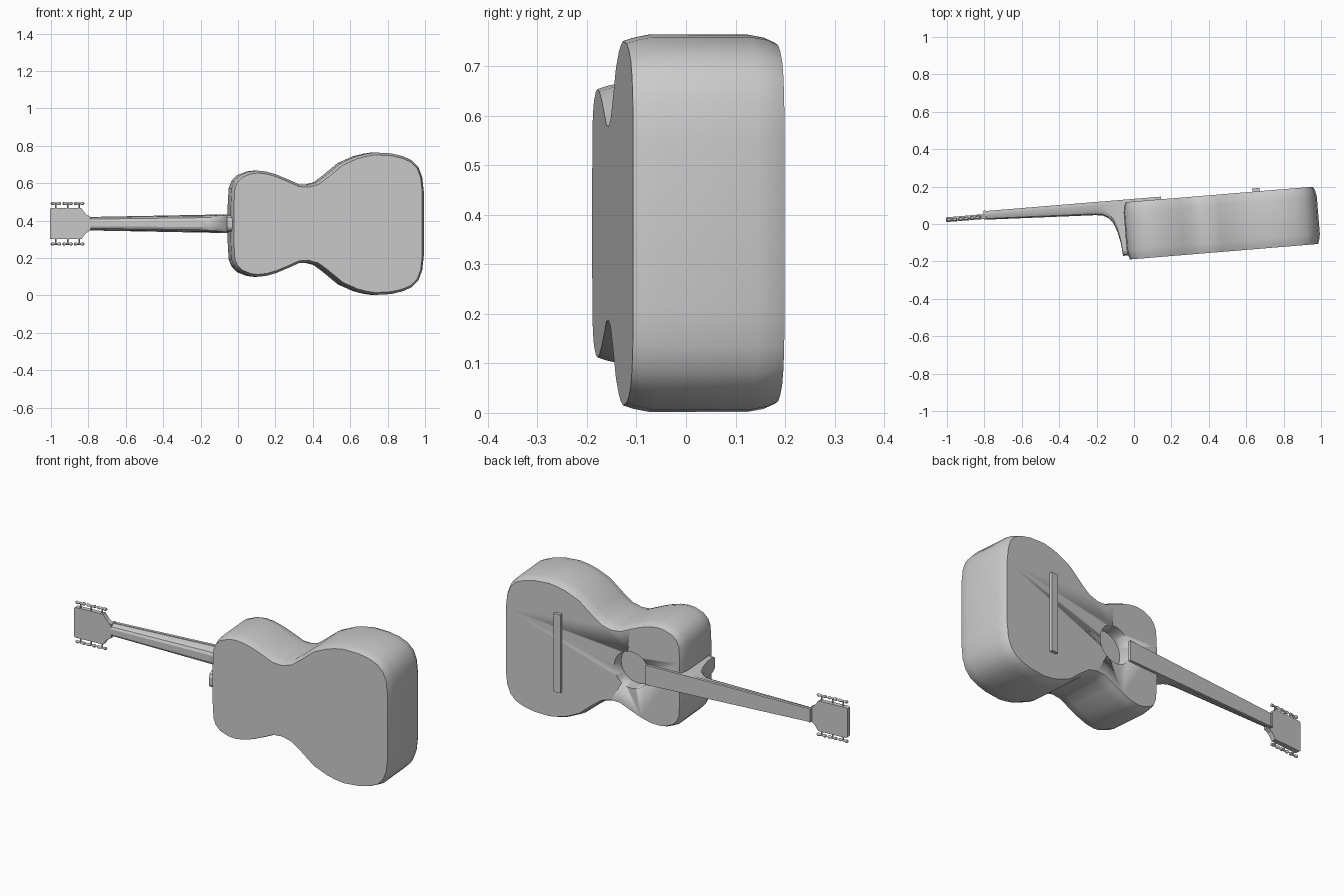
import bpy, bmesh, math
from mathutils import Matrix, Vector

cube = bpy.data.objects.get("Cube")
if cube:
    bpy.data.objects.remove(cube)

# Local frame: x along the neck, y towards the soundboard, z across the body
PLACE = Matrix.Translation((0, 0, 0.383)) @ Matrix.Rotation(0.082, 4, 'Z')

grey = bpy.data.materials.new("plain_grey")
grey.use_nodes = True
COLOUR = (0.6, 0.6, 0.6, 1)
grey.diffuse_color = COLOUR
grey.node_tree.nodes["Principled BSDF"].inputs["Base Color"].default_value = COLOUR


def finish(name, bm, smooth=None):
    """Turn a bmesh into a placed object."""
    bmesh.ops.recalc_face_normals(bm, faces=bm.faces)
    mesh = bpy.data.meshes.new(name)
    bm.to_mesh(mesh)
    bm.free()
    mesh.materials.append(grey)
    ob = bpy.data.objects.new(name, mesh)
    bpy.context.collection.objects.link(ob)
    ob.matrix_world = PLACE
    if smooth:
        bpy.ops.object.select_all(action='DESELECT')
        ob.select_set(True)
        bpy.context.view_layer.objects.active = ob
        bpy.ops.object.shade_smooth_by_angle(angle=math.radians(smooth))
    return ob


def loft(name, rings, smooth=None):
    """Skin equal closed rings and cap both ends."""
    bm = bmesh.new()
    loops = [[bm.verts.new(p) for p in ring] for ring in rings]
    n = len(loops[0])
    for a, b in zip(loops, loops[1:]):
        for i in range(n):
            j = (i + 1) % n
            bm.faces.new((a[i], a[j], b[j], b[i]))
    bm.faces.new(loops[0])
    bm.faces.new(loops[-1])
    return finish(name, bm, smooth)


def mirrored(half):
    return half + [(x, -z) for x, z in reversed(half)]


def slab(name, half, y0, y1):
    return loft(name, [[(x, y, z) for x, z in mirrored(half)] for y in (y0, y1)])


def lathe(name, profile, axis, centre, sides=10):
    """Round solid: profile of (position, radius) along the x, y or z axis."""
    rings = []
    for t, r in profile:
        ring = []
        for i in range(sides):
            a = 2 * math.pi * i / sides
            p = [r * math.cos(a), r * math.sin(a)]
            p.insert(axis, t)
            ring.append(Vector(p) + Vector(centre))
        rings.append(ring)
    return loft(name, rings, 40)


# Body: half outline, with narrowed rims at the back and the soundboard
outline = [(-.05, .10), (-.045, .19), (-.03, .228), (0, .259), (.05, .279), (.09, .284),
           (.14, .279), (.195, .263), (.26, .236), (.315, .211), (.36, .208), (.41, .221),
           (.46, .258), (.54, .324), (.62, .360), (.67, .373), (.72, .381), (.81, .376),
           (.87, .362), (.92, .340), (.957, .302), (.977, .25), (.986, .17)]
contour = [Vector((x, 0, z)) for x, z in mirrored(outline)]


def body_ring(y, inset):
    ring = []
    for i, p in enumerate(contour):
        along = contour[(i + 1) % len(contour)] - contour[i - 1]
        inward = Vector((along.z, 0, -along.x)).normalized()
        ring.append(p + inward * inset + Vector((0, y, 0)))
    return ring


body = loft("body", [body_ring(y, i) for y, i in (
    (-.187, .013), (-.165, .006), (-.135, 0), (.065, 0), (.098, .006), (.12, .016))], 35)

# Sound hole
cutter = lathe("sound_hole_cutter", [(0.05, .1), (.2, .1)], 1, (.245, 0, 0), 32)
cutter.hide_render = True
cutter.hide_set(True)
cut = body.modifiers.new("sound_hole", 'BOOLEAN')
cut.operation = 'DIFFERENCE'
cut.solver = 'EXACT'
cut.object = cutter

# Bridge
slab("bridge", [(.645, .215), (.685, .215)], .115, .137)

# Fretboard, running over the soundboard to the hole
slab("fretboard", [(-.79, .036), (.155, .054)], .118, .134)

# Neck and heel: chamfered section deepening towards the body
sections = []
for x, low in ((-.79, .088), (-.2, .064), (-.16, .058), (-.13, .04), (-.108, .01),
               (-.09, -.04), (-.078, -.1), (-.072, -.165), (-.03, -.165)):
    h = .034 + (x + .79) * .018
    chamfer = min(.025, (.12 - low) * .6)
    half = [(.12, h), (low + chamfer, h * .92), (low + chamfer * .3, h * .72), (low, h * .4)]
    sections.append([(x, y, z) for y, z in mirrored(half)])
loft("neck", sections, 25)

# Headstock and nut
slab("headstock", [(-1.0, .078), (-.992, .083), (-.832, .083), (-.822, .068),
                   (-.808, .05), (-.785, .037)], .092, .118)
slab("nut", [(-.797, .037), (-.785, .037)], .088, .137)

# Tuners: three on each edge of the headstock
knob = [(-.028, .003), (-.023, .008), (-.014, .008), (-.007, .005),
        (.007, .005), (.014, .008), (.023, .008), (.028, .003)]
for side, label in ((1, "upper"), (-1, "lower")):
    for k in range(3):
        x = -.968 + .062 * k
        lathe(f"{label}_tuner_stem_{k + 1}", [(.075, .004), (.108, .004)] if side > 0
              else [(-.108, .004), (-.075, .004)], 2, (x, .103, 0), 8)
        lathe(f"{label}_tuner_knob_{k + 1}", knob, 0, (x, .103, side * .108))
